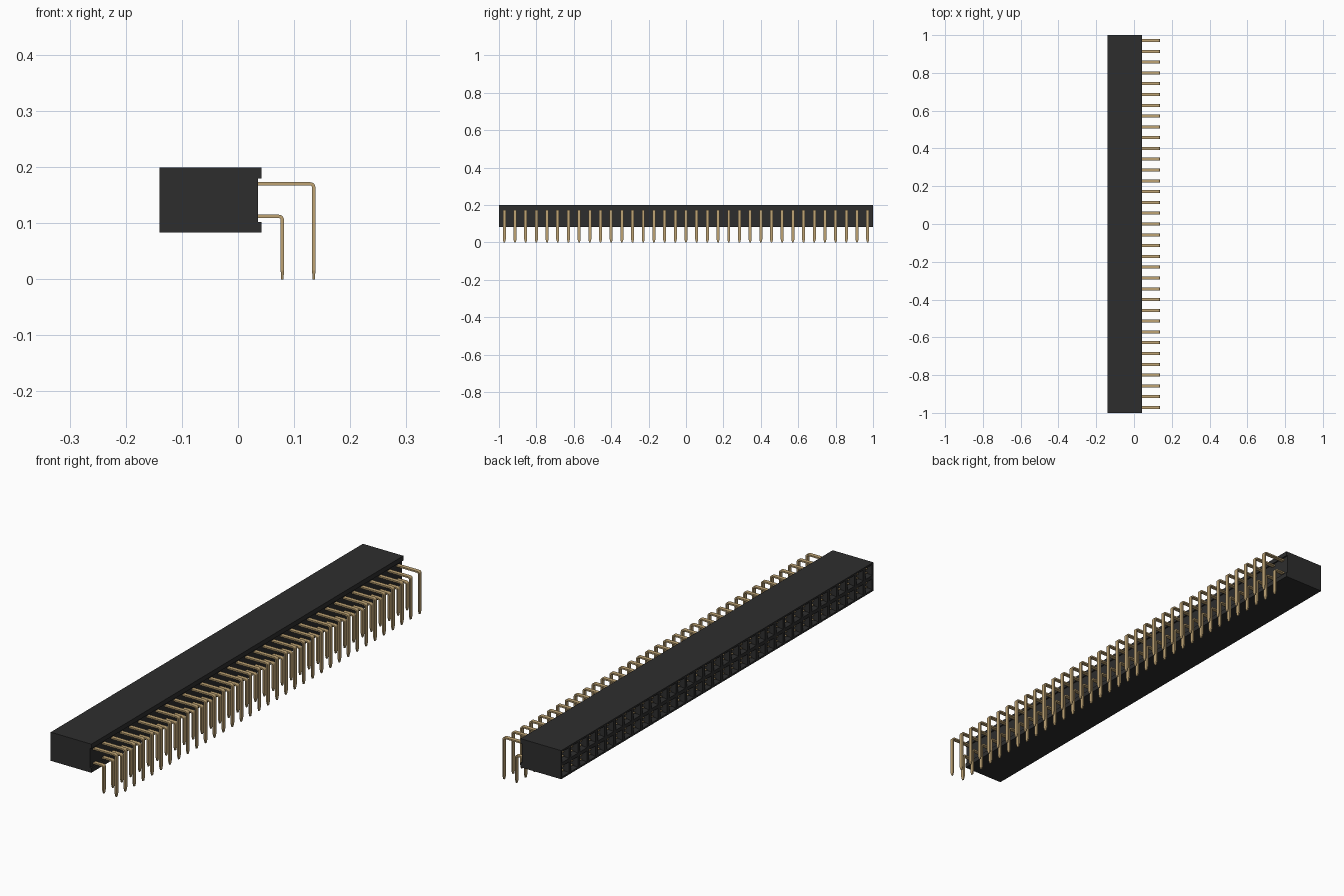
import bpy, bmesh, math
from mathutils import Vector

if "Cube" in bpy.data.objects:
    bpy.data.objects.remove(bpy.data.objects["Cube"], do_unlink=True)

COUNT = 35
PITCH = 2 / COUNT
Z0, Z1 = 0.083, 0.199
ROWS = (0.112, 0.170)
X_FACE, X_BACK, X_RAIL = -0.14, 0.036, 0.042
Y_FIRST = -1 + PITCH / 2


def material(name, rgb, rough):
    m = bpy.data.materials.new(name)
    m.use_nodes = True
    m.diffuse_color = (*rgb, 1)
    bsdf = m.node_tree.nodes["Principled BSDF"]
    bsdf.inputs["Base Color"].default_value = (*rgb, 1)
    bsdf.inputs["Roughness"].default_value = rough
    return m


BLACK = material("black plastic", (0.027, 0.027, 0.027), 0.6)
GOLD = material("pale gold metal", (0.52, 0.37, 0.175), 0.5)


def finish(bm, name, mat):
    bmesh.ops.recalc_face_normals(bm, faces=bm.faces[:])
    mesh = bpy.data.meshes.new(name)
    bm.to_mesh(mesh)
    bm.free()
    mesh.materials.append(mat)
    obj = bpy.data.objects.new(name, mesh)
    bpy.context.collection.objects.link(obj)
    return obj


def add_box(bm, lo, hi):
    lo, hi = Vector(lo), Vector(hi)
    verts = bmesh.ops.create_cube(bm, size=1)["verts"]
    for v in verts:
        v.co = (lo + hi) / 2 + Vector(a * b for a, b in zip(v.co, hi - lo))


def repeat_along_y(obj):
    mod = obj.modifiers.new("repeat", 'ARRAY')
    mod.count = COUNT
    mod.use_relative_offset = False
    mod.use_constant_offset = True
    mod.constant_offset_displace = (0, PITCH, 0)


# Housing: a grid of cells extruded into a block, each cell cut into a socket
bm = bmesh.new()
levels = (Z0, (Z0 + Z1) / 2, Z1)
grid = [[bm.verts.new((X_FACE, -1 + i * PITCH, z)) for z in levels]
        for i in range(COUNT + 1)]
cells = [bm.faces.new((grid[i][j], grid[i + 1][j], grid[i + 1][j + 1], grid[i][j + 1]))
         for i in range(COUNT) for j in range(2)]
new = bmesh.ops.extrude_face_region(bm, geom=cells, use_keep_orig=True)["geom"]
bmesh.ops.translate(bm, verts=[g for g in new if isinstance(g, bmesh.types.BMVert)],
                    vec=(X_BACK - X_FACE, 0, 0))
bmesh.ops.recalc_face_normals(bm, faces=bm.faces[:])
cells = [f for f in bm.faces if f.calc_center_median().x < X_FACE + 0.001]
# rim, funnel, then straight bore
for thickness, depth in ((0.010, 0), (0.007, -0.010), (0.0005, -0.10)):
    bmesh.ops.inset_individual(bm, faces=cells, thickness=thickness, depth=depth)
finish(bm, "housing", BLACK)

# Rails along the top and bottom of the pin side
for name, lo, hi in (("lower_rail", Z0, 0.102), ("upper_rail", 0.180, Z1)):
    bm = bmesh.new()
    add_box(bm, (X_BACK, -1, lo), (X_RAIL, 1, hi))
    finish(bm, name, BLACK)


def make_pin(name, x_leg, z_row):
    """Flat strip that runs out of the housing, bends down and tapers to a tip."""
    r, half_t, half_w = 0.006, 0.003, 0.008
    # stations: x, z, bend angle, half width, half thickness
    stations = [(-0.031, z_row, 0, half_w, half_t)]
    for k in range(5):
        a = math.pi / 2 * k / 4
        stations.append((x_leg - r + r * math.sin(a), z_row - r + r * math.cos(a),
                         a, half_w, half_t))
    stations += [(x_leg, 0.016, math.pi / 2, half_w, half_t),
                 (x_leg, 0, math.pi / 2, half_w * 0.45, half_t * 0.7)]
    bm = bmesh.new()
    rings = []
    for x, z, a, w, t in stations:
        nx, nz = math.sin(a) * t, math.cos(a) * t
        rings.append([bm.verts.new((x + s * nx, Y_FIRST + y * w, z + s * nz))
                      for s, y in ((1, -1), (1, 1), (-1, 1), (-1, -1))])
    for p, q in zip(rings, rings[1:]):
        for k in range(4):
            n = (k + 1) % 4
            bm.faces.new((p[k], p[n], q[n], q[k]))
    bm.faces.new(rings[0])
    bm.faces.new(rings[-1])
    repeat_along_y(finish(bm, name, GOLD))


make_pin("lower_pins", 0.079, ROWS[0])
make_pin("upper_pins", 0.135, ROWS[1])

# Spring contacts: two leaves inside every socket
for name, z in (("lower_contacts", ROWS[0]), ("upper_contacts", ROWS[1])):
    bm = bmesh.new()
    for s in (-1, 1):
        zc = z + s * 0.0085
        add_box(bm, (X_FACE + 0.012, Y_FIRST - 0.008, zc - 0.0015),
                (-0.031, Y_FIRST + 0.008, zc + 0.0015))
    repeat_along_y(finish(bm, name, GOLD))
